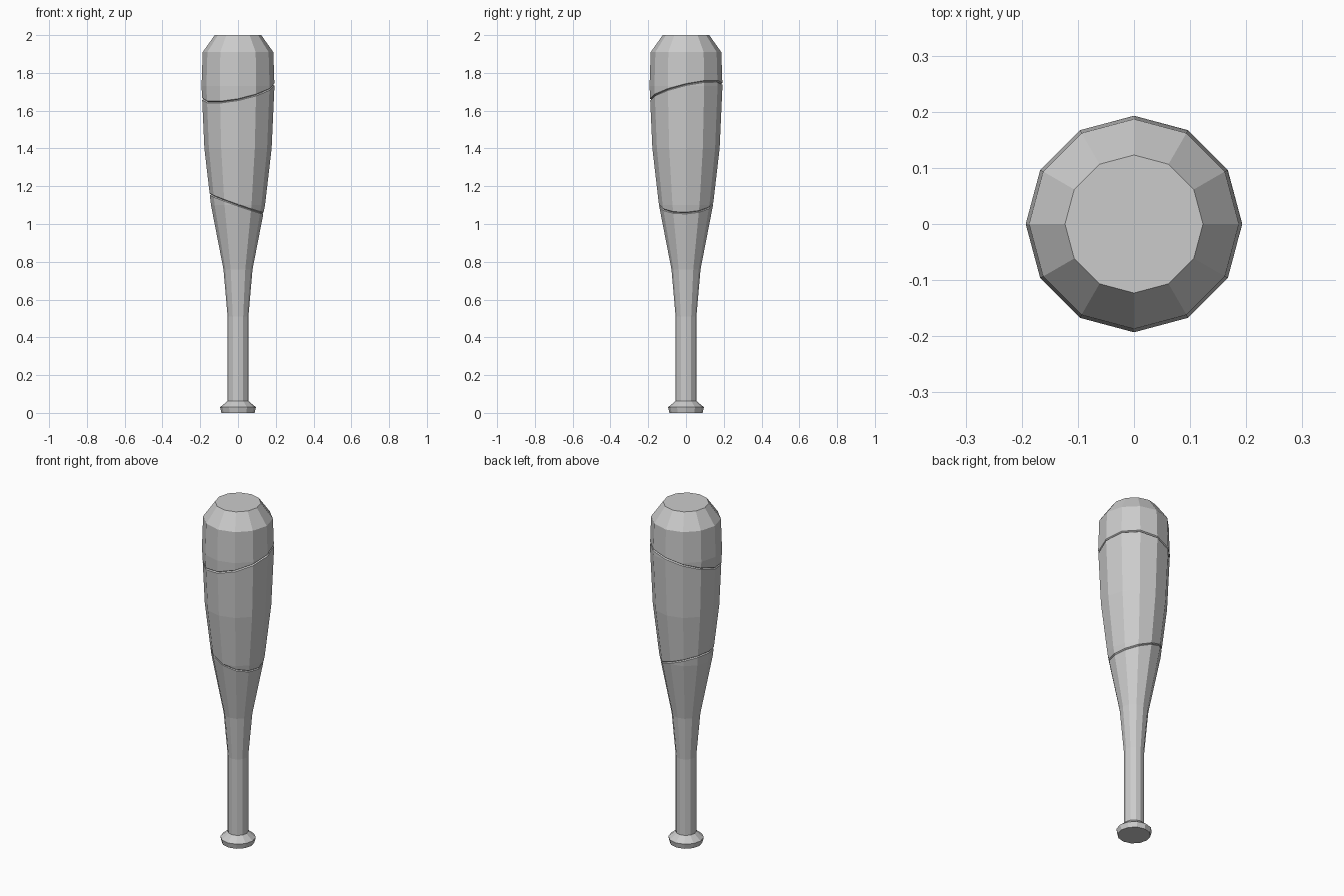
import bpy, bmesh
from math import cos, sin, tau
from mathutils import Vector

cube = bpy.data.objects.get("Cube")
if cube:
    bpy.data.objects.remove(cube, do_unlink=True)

SIDES = 12


def material(name, rgb):
    mat = bpy.data.materials.new(name)
    mat.use_nodes = True
    mat.diffuse_color = (*rgb, 1)
    mat.node_tree.nodes["Principled BSDF"].inputs["Base Color"].default_value = (*rgb, 1)
    return mat


def lathe(bm, profile):
    """Capped, faceted solid of revolution from (radius, height) pairs."""
    rings = [[bm.verts.new((r * cos(tau * i / SIDES), r * sin(tau * i / SIDES), z))
              for i in range(SIDES)] for r, z in profile]
    for low, high in zip(rings, rings[1:]):
        for i in range(SIDES):
            j = (i + 1) % SIDES
            bm.faces.new((low[i], low[j], high[j], high[i]))
    bm.faces.new(rings[0][::-1])
    bm.faces.new(rings[-1])


def groove(bm, height, slope_x, slope_y, half=0.005, depth=0.96):
    """Thin tilted V groove cut around the barrel."""
    normal = Vector((-slope_x, -slope_y, 1))
    for offset in (-half, half, 0):
        cut = bmesh.ops.bisect_plane(
            bm, geom=bm.verts[:] + bm.edges[:] + bm.faces[:],
            plane_co=(0, 0, height + offset), plane_no=normal, dist=1e-5)
    for v in cut["geom_cut"]:
        if isinstance(v, bmesh.types.BMVert):
            v.co.x *= depth
            v.co.y *= depth


# Knob, handle, taper, barrel and rounded tip
profile = [(0.088, 0), (0.095, 0.03), (0.055, 0.063), (0.055, 0.51),
           (0.077, 0.76), (0.143, 1.1), (0.178, 1.4), (0.193, 1.73),
           (0.187, 1.91), (0.123, 2)]
bm = bmesh.new()
lathe(bm, profile)

# Two slanted grooves
groove(bm, 1.7, 0.2, 0.22)
groove(bm, 1.105, -0.35, 0.04)

mesh = bpy.data.meshes.new("bat")
bm.to_mesh(mesh)
bm.free()
mesh.materials.append(material("plain grey", (0.6, 0.6, 0.6)))
bat = bpy.data.objects.new("bat", mesh)
bpy.context.collection.objects.link(bat)
